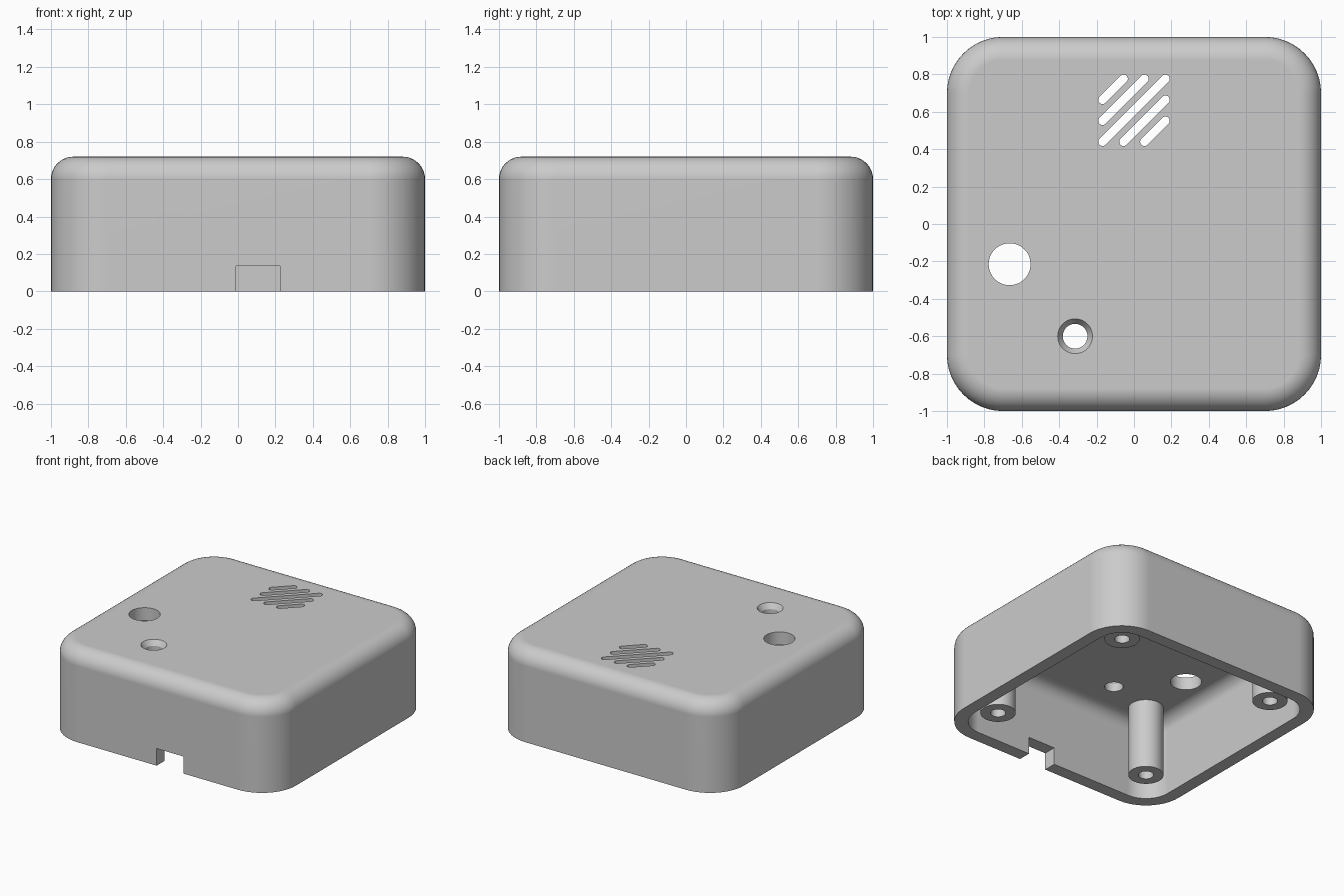
import bpy, bmesh
from math import pi, sin, cos, radians
from mathutils import Vector

if "Cube" in bpy.data.objects:
    bpy.data.objects.remove(bpy.data.objects["Cube"])

HEIGHT, WALL, CORNER, FILLET, INNER_FILLET = 0.72, 0.1, 0.3, 0.12, 0.1

grey = bpy.data.materials.new("light grey plastic")
grey.use_nodes = True
COLOUR = (0.6, 0.6, 0.6, 1)
grey.diffuse_color = COLOUR
grey.node_tree.nodes["Principled BSDF"].inputs["Base Color"].default_value = COLOUR


def rounded_square(inset, z, steps=12):
    """Ring of points around a square with round corners."""
    core, radius = 1 - CORNER, CORNER - inset
    ring = []
    for corner, (sx, sy) in enumerate([(1, 1), (-1, 1), (-1, -1), (1, -1)]):
        for i in range(steps + 1):
            a = (corner + i / steps) * pi / 2
            ring.append(Vector((sx * core + radius * cos(a), sy * core + radius * sin(a), z)))
    return ring


def circle(x, y, r, z, steps=48):
    return [Vector((x + r * cos(2 * pi * i / steps), y + r * sin(2 * pi * i / steps), z))
            for i in range(steps)]


def capsule(start, end, r, z, steps=10):
    """Slot outline with round ends."""
    heading = (Vector(end) - Vector(start)).normalized()
    base = heading.angle_signed(Vector((1, 0)))
    ring = []
    for (x, y), offset in ((end, -pi / 2), (start, pi / 2)):
        for i in range(steps + 1):
            a = base + offset + pi * i / steps
            ring.append(Vector((x + r * cos(a), y + r * sin(a), z)))
    return ring


def loft(bm, rings):
    """Closed solid through a list of rings, capped at both ends."""
    loops = [[bm.verts.new(p) for p in ring] for ring in rings]
    n = len(loops[0])
    for a, b in zip(loops, loops[1:]):
        for i in range(n):
            j = (i + 1) % n
            bm.faces.new((a[i], a[j], b[j], b[i]))
    bm.faces.new(loops[0][::-1])
    bm.faces.new(loops[-1])


def make_object(name, bm):
    bmesh.ops.recalc_face_normals(bm, faces=bm.faces[:])
    mesh = bpy.data.meshes.new(name)
    bm.to_mesh(mesh)
    bm.free()
    mesh.materials.append(grey)
    obj = bpy.data.objects.new(name, mesh)
    bpy.context.collection.objects.link(obj)
    return obj


def smooth(obj):
    bpy.ops.object.select_all(action='DESELECT')
    obj.select_set(True)
    bpy.context.view_layer.objects.active = obj
    bpy.ops.object.shade_smooth_by_angle(angle=radians(30))
    obj.modifiers.new("even_shading", 'WEIGHTED_NORMAL').keep_sharp = True


def fillet_rings(inset, top, radius, steps=10):
    """Wall ring at the base, then a quarter round up to the flat top."""
    rings = [rounded_square(inset, 0)]
    for i in range(steps + 1):
        a = pi / 2 * i / steps
        rings.append(rounded_square(inset + radius * (1 - cos(a)), top - radius * (1 - sin(a))))
    return rings


# Hollow shell, open underneath
bm = bmesh.new()
loft(bm, fillet_rings(0, HEIGHT, FILLET)[::-1] + fillet_rings(WALL, HEIGHT - WALL, INNER_FILLET))
shell = make_object("shell", bm)

# Cutters for the openings
LOW, HIGH = HEIGHT - 0.2, HEIGHT + 0.1
bm = bmesh.new()
loft(bm, [circle(-0.665, -0.215, 0.112, z) for z in (LOW, HIGH)])
# Countersunk hole
loft(bm, [circle(-0.315, -0.6, r, z) for r, z in
          ((0.066, LOW), (0.066, HEIGHT - 0.04), (0.093, HEIGHT), (0.093, HIGH))])
# Diagonal vent slots
MID_Y, PITCH, HALF = 0.608, 0.112, 0.168
for k in range(-2, 3):
    shift = k * PITCH
    start = (-HALF + max(0, -shift), MID_Y - HALF + max(0, shift))
    end = (HALF - max(0, shift), MID_Y + HALF - max(0, -shift))
    loft(bm, [capsule(start, end, 0.023, z) for z in (LOW, HIGH)])
# Cable notch in the front wall
loft(bm, [[Vector((x, y, z)) for x, y in
           ((-0.01, -1.1), (0.225, -1.1), (0.225, -0.85), (-0.01, -0.85))]
          for z in (-0.1, 0.135)])
cutter = make_object("opening_cutter", bm)
cutter.hide_render = True

cut = shell.modifiers.new("openings", 'BOOLEAN')
cut.operation, cut.solver, cut.object = 'DIFFERENCE', 'EXACT', cutter
bpy.context.view_layer.objects.active = shell
bpy.ops.object.modifier_apply(modifier=cut.name)
bpy.data.objects.remove(cutter)
smooth(shell)

# Four screw posts with blind holes, hanging from the ceiling
for side, sx in (("left", 1), ("right", -1)):
    for end, sy in (("front", -1), ("back", 1)):
        bm = bmesh.new()
        loft(bm, [circle(0.69 * sx, 0.69 * sy, r, z) for r, z in
                  ((0.054, 0.4), (0.054, 0.07), (0.126, 0.07), (0.126, HEIGHT - WALL + 0.02))])
        smooth(make_object(f"{end}_{side}_screw_post", bm))
